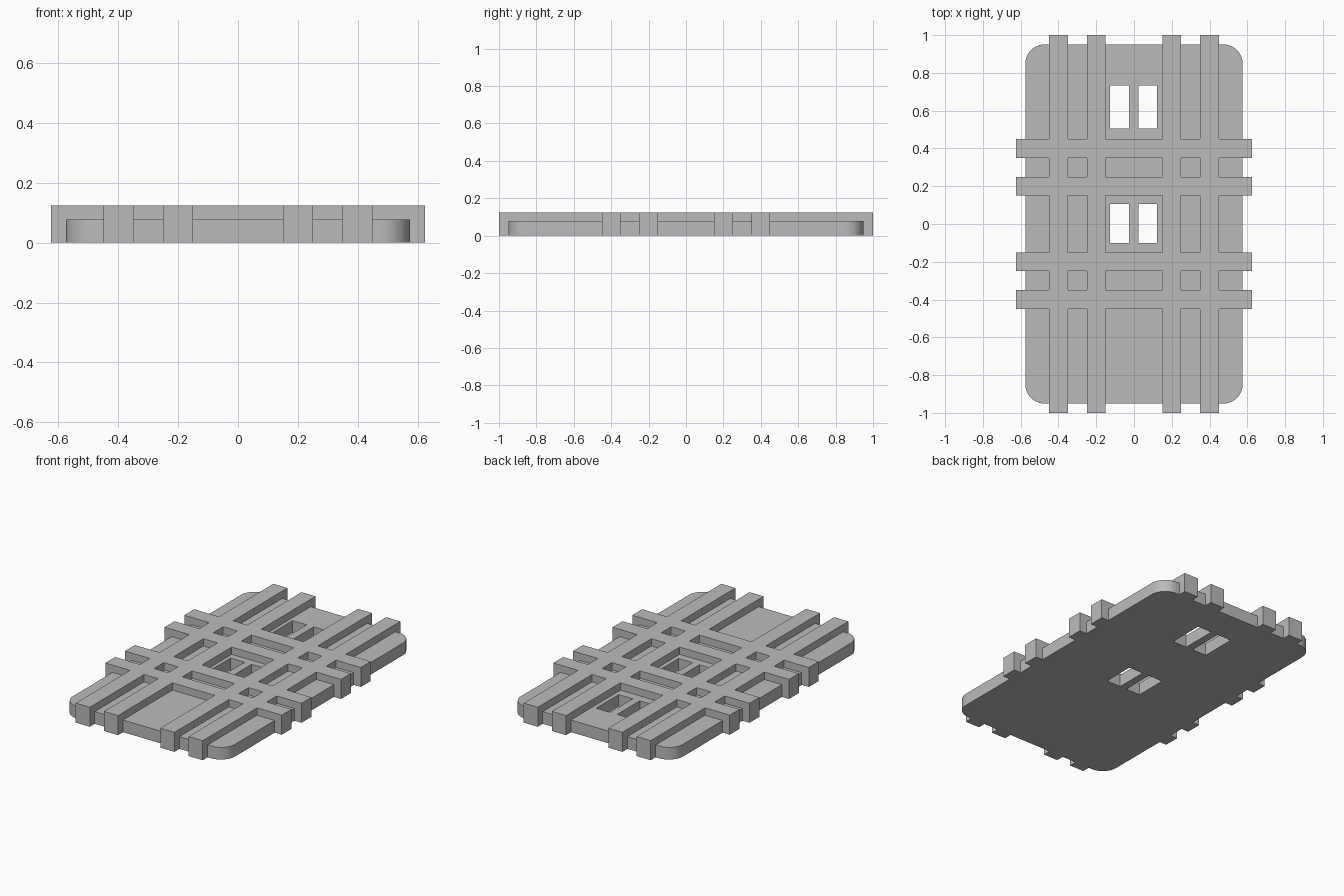
import bpy
import bmesh
from math import pi, cos, sin

cube = bpy.data.objects.get("Cube")
if cube:
    bpy.data.objects.remove(cube, do_unlink=True)

PLATE_X, PLATE_Y, PLATE_TOP = 0.575, 0.95, 0.078
CORNER, STEPS = 0.1, 12
BAR_TOP, BAR_WIDTH = 0.125, 0.1

grey = bpy.data.materials.new("plain_grey")
grey.use_nodes = True
grey.diffuse_color = (0.5, 0.5, 0.5, 1)
grey.node_tree.nodes["Principled BSDF"].inputs["Base Color"].default_value = (0.5, 0.5, 0.5, 1)


def prism(name, outline, bottom, top):
    """Extrude a closed outline upward into a solid."""
    bm = bmesh.new()
    face = bm.faces.new([bm.verts.new((x, y, bottom)) for x, y in outline])
    side = bmesh.ops.extrude_face_region(bm, geom=[face])["geom"]
    bmesh.ops.translate(bm, vec=(0, 0, top - bottom),
                        verts=[v for v in side if isinstance(v, bmesh.types.BMVert)])
    bmesh.ops.recalc_face_normals(bm, faces=bm.faces)
    mesh = bpy.data.meshes.new(name)
    bm.to_mesh(mesh)
    bm.free()
    mesh.materials.append(grey)
    obj = bpy.data.objects.new(name, mesh)
    bpy.context.collection.objects.link(obj)
    return obj


def box(name, x0, x1, y0, y1, bottom, top):
    return prism(name, [(x0, y0), (x1, y0), (x1, y1), (x0, y1)], bottom, top)


def combine(target, other, operation):
    """Apply a boolean and discard the second solid."""
    mod = target.modifiers.new(operation.lower(), 'BOOLEAN')
    mod.operation, mod.solver, mod.object = operation, 'EXACT', other
    bpy.ops.object.select_all(action='DESELECT')
    bpy.context.view_layer.objects.active = target
    target.select_set(True)
    bpy.ops.object.modifier_apply(modifier=mod.name)
    bpy.data.objects.remove(other, do_unlink=True)


# Base plate with rounded corners
outline = []
for quarter, (sx, sy) in enumerate([(1, 1), (-1, 1), (-1, -1), (1, -1)]):
    for i in range(STEPS + 1):
        a = (quarter + i / STEPS) * pi / 2
        outline.append((sx * (PLATE_X - CORNER) + CORNER * cos(a),
                        sy * (PLATE_Y - CORNER) + CORNER * sin(a)))
panel = prism("lattice_panel", outline, 0, PLATE_TOP)

# Crossing bars that overhang the plate
half = BAR_WIDTH / 2
for c in (-0.4, -0.2, 0.2, 0.4):
    combine(panel, box("long_bar", c - half, c + half, -1, 1, 0, BAR_TOP), 'UNION')
    combine(panel, box("cross_bar", -0.625, 0.625, c - half, c + half, 0, BAR_TOP), 'UNION')

# Two pairs of through slots
for y0, y1 in ((-0.1, 0.105), (0.505, 0.733)):
    for c in (-0.076, 0.073):
        combine(panel, box("slot", c - half, c + half, y0, y1, -0.1, 0.2), 'DIFFERENCE')

bpy.ops.object.shade_smooth_by_angle(angle=pi / 6)
